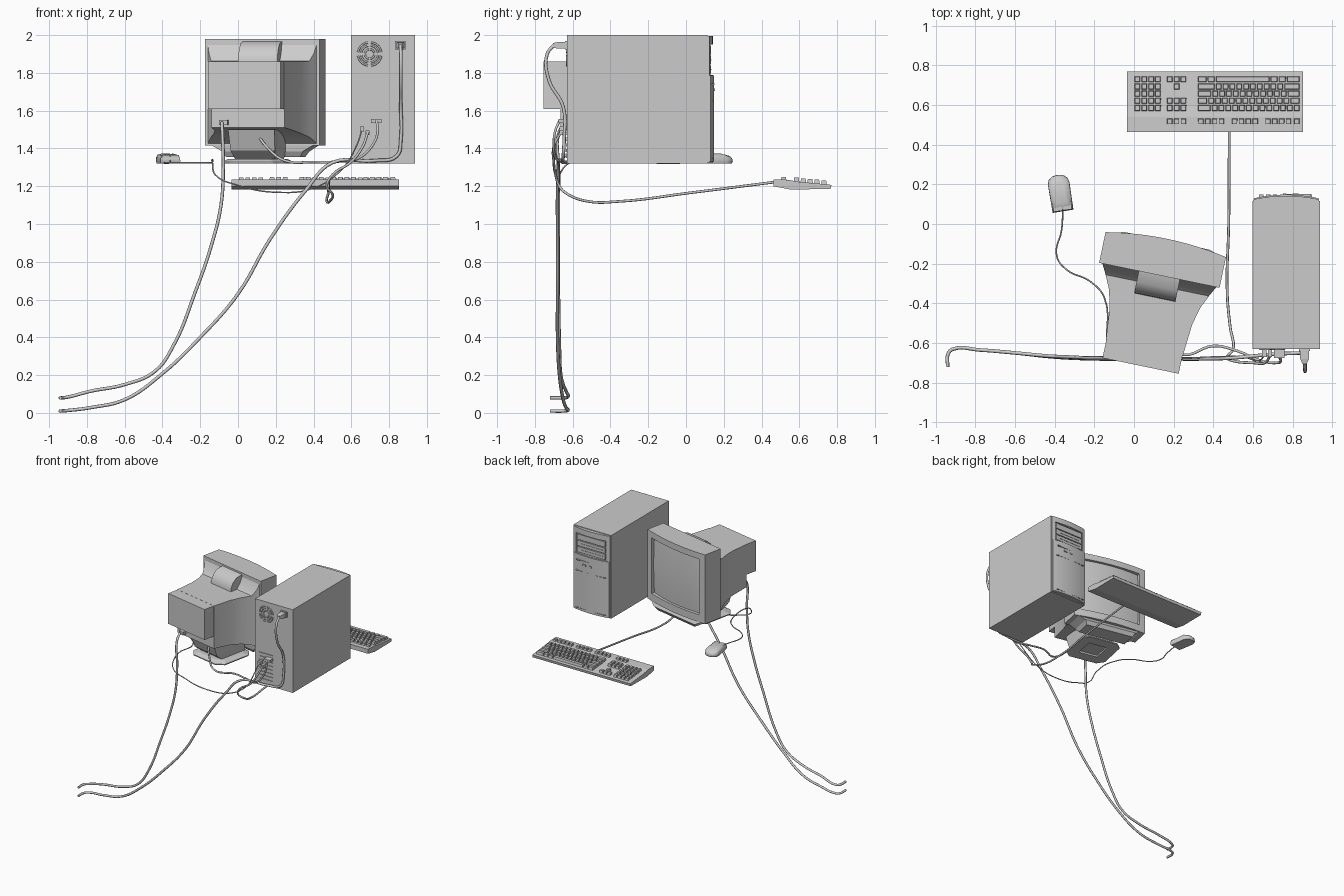
import bpy, bmesh
from math import sin, cos, pi, radians
from mathutils import Matrix, Vector

I = Matrix.Identity(4)
MON = Matrix.Translation((0.16, -0.104, 0)) @ Matrix.Rotation(radians(-11.7), 4, 'Z')
MOUSE = Matrix.Translation((-0.372, 0.155, 1.32)) @ Matrix.Rotation(radians(9), 4, 'Z')


def finish(name, bm, M=I, smooth=None):
    bmesh.ops.recalc_face_normals(bm, faces=bm.faces)
    me = bpy.data.meshes.new(name)
    bm.to_mesh(me)
    bm.free()
    me.transform(M)
    ob = bpy.data.objects.new(name, me)
    bpy.context.collection.objects.link(ob)
    if smooth:
        select(ob)
        bpy.ops.object.shade_smooth_by_angle(angle=radians(smooth))
    return ob


def select(ob):
    bpy.ops.object.select_all(action='DESELECT')
    ob.select_set(True)
    bpy.context.view_layer.objects.active = ob


def add_rings(bm, rings):
    vs = [[bm.verts.new(p) for p in r] for r in rings]
    n = len(vs[0])
    for a, b in zip(vs, vs[1:]):
        for i in range(n):
            bm.faces.new((a[i], a[(i + 1) % n], b[(i + 1) % n], b[i]))
    bm.faces.new(vs[0])
    bm.faces.new(vs[-1])


def loft(name, rings, M=I, smooth=None):
    bm = bmesh.new()
    add_rings(bm, rings)
    return finish(name, bm, M, smooth)


def rect(x0, x1, y0, y1, z):
    return [(x0, y0, z), (x1, y0, z), (x1, y1, z), (x0, y1, z)]


def boxes(name, items, M=I):
    bm = bmesh.new()
    for x0, x1, y0, y1, z0, z1 in items:
        add_rings(bm, [rect(x0, x1, y0, y1, z0), rect(x0, x1, y0, y1, z1)])
    return finish(name, bm, M)


def cut(ob, items, M=I):
    c = boxes("cutter", items, M)
    c.hide_render = True
    m = ob.modifiers.new("cut", 'BOOLEAN')
    m.operation, m.object, m.solver = 'DIFFERENCE', c, 'EXACT'
    select(ob)
    bpy.ops.object.modifier_apply(modifier="cut")
    bpy.data.objects.remove(c)


def bowed(x0, x1, y0, y1, bulge, z, n=12):
    # plan outline with a bowed +y side
    arc = [(x1 + (x0 - x1) * i / n, y1 + bulge * (1 - (2 * i / n - 1) ** 2), z) for i in range(n + 1)]
    return [(x0, y0, z), (x1, y0, z)] + arc


def tube(name, paths, r):
    cu = bpy.data.curves.new(name, 'CURVE')
    cu.dimensions, cu.bevel_depth, cu.bevel_resolution = '3D', r, 2
    cu.resolution_u, cu.use_fill_caps = 6, True
    for pts in paths:
        s = cu.splines.new('BEZIER')
        s.bezier_points.add(len(pts) - 1)
        for b, p in zip(s.bezier_points, pts):
            b.co = p
            b.handle_left_type = b.handle_right_type = 'AUTO'
    ob = bpy.data.objects.new(name, cu)
    bpy.context.collection.objects.link(ob)
    select(ob)
    bpy.ops.object.convert(target='MESH')


# Tower case and bowed front panel with drive bay
boxes("tower_case", [(0.597, 0.937, -0.63, 0.115, 1.32, 2.0)])
panel = loft("tower_front", [bowed(0.602, 0.932, 0.11, 0.124, 0.018, z) for z in (1.325, 1.995)], smooth=30)
cut(panel, [(0.63, 0.905, 0.122, 0.2, 1.79, 1.95)])
boxes("drive_faces", [(0.64, 0.895, 0.115, 0.132, z, z + 0.044) for z in (1.796, 1.847, 1.898)])
boxes("drive_slots", [(0.66, 0.86, 0.13, 0.135, z, z + 0.005) for z in (1.815, 1.866)])
loft("tower_lower_cover", [bowed(0.605, 0.929, 0.11, 0.13, 0.018, z) for z in (1.33, 1.785)], smooth=30)
boxes("floppy_and_buttons", [(0.77, 0.89, 0.12, 0.15, 1.735, 1.743), (0.8, 0.83, 0.12, 0.154, 1.705, 1.718),
                             (0.75, 0.77, 0.12, 0.154, 1.705, 1.718)])
boxes("front_vents", [(0.63 + i * 0.035, 0.652 + i * 0.035, 0.12, 0.148, z, z + 0.004)
                      for i in range(8) for z in (1.345, 1.65)])

# Tower rear: fan grille, power inlet, expansion slots
arcs = []
for r in (0.025, 0.045, 0.062):
    for q in range(4):
        a0 = q * pi / 2 + 0.15
        arcs.append([(0.697 + r * cos(a0 + t * 0.318), -0.631, 1.9 + r * sin(a0 + t * 0.318)) for t in range(5)])
tube("fan_grille", arcs, 0.005)
boxes("power_inlet", [(0.832, 0.888, -0.64, -0.625, 1.925, 1.97)])
loft("tower_power_plug", [[(x, y, z) for x, z in ((0.86 - w, 1.946 - h), (0.86 + w, 1.946 - h),
                                                   (0.86 + w, 1.946 + h), (0.86 - w, 1.946 + h))]
                          for y, w, h in ((-0.63, 0.022, 0.017), (-0.68, 0.022, 0.017), (-0.705, 0.011, 0.012))])
boxes("expansion_slots", [(0.635, 0.76, -0.635, -0.625, 1.35 + i * 0.03, 1.367 + i * 0.03) for i in range(8)])
boxes("port_plugs", [(0.645, 0.667, -0.67, -0.63, 1.49, 1.515), (0.675, 0.697, -0.67, -0.63, 1.47, 1.495),
                     (0.705, 0.76, -0.675, -0.63, 1.535, 1.555)])

# Monitor bezel with recessed convex screen
bezel = loft("monitor_bezel", [bowed(-0.31, 0.31, -0.158, 0, 0.03, z) for z in (1.415, 1.98)], MON, 30)
cut(bezel, [(-0.257, 0.257, -0.03, 0.1, 1.475, 1.93)], MON)
bm = bmesh.new()
N = 10
g = [[bm.verts.new((-0.26 + 0.52 * i / N, -0.02 + 0.03 * (1 - (2 * i / N - 1) ** 2)
                    + 0.008 * (1 - (2 * j / N - 1) ** 2), 1.472 + 0.461 * j / N))
      for j in range(N + 1)] for i in range(N + 1)]
for i in range(N):
    for j in range(N):
        bm.faces.new((g[i + 1][j], g[i][j], g[i][j + 1], g[i + 1][j + 1]))
finish("screen", bm, MON, 40)
loft("bezel_chin", [rect(-0.2, 0.2, -0.13, 0.0, 1.355), rect(-0.22, 0.22, -0.15, 0.02, 1.385),
                    rect(-0.28, 0.28, -0.155, 0.0, 1.42)], MON)

# Monitor rear shell, flaring towards the bezel
shell = [(-0.15, 0.298, 1.42, 1.968), (-0.175, 0.284, 1.44, 1.905), (-0.21, 0.266, 1.46, 1.862),
         (-0.28, 0.234, 1.48, 1.86), (-0.37, 0.212, 1.495, 1.86), (-0.53, 0.198, 1.51, 1.86)]
loft("monitor_shell", [[(-w, y, a), (w, y, a), (w, y, b), (-w, y, b)] for y, w, a, b in shell], MON, 30)
boxes("monitor_rear_box", [(-0.196, 0.196, -0.624, -0.5, 1.61, 1.859)], MON)
prof = [(-0.15, 1.85), (-0.272, 1.85), (-0.27, 1.885), (-0.25, 1.925), (-0.215, 1.955), (-0.15, 1.968)]
loft("top_handle_hump", [[(x, y, z) for y, z in prof] for x in (-0.106, 0.106)], MON, 35)

# Monitor stand
loft("stand_neck", [rect(-0.1, 0.11, -0.36, -0.14, 1.335), rect(-0.115, 0.125, -0.43, -0.12, 1.39),
                    rect(-0.12, 0.13, -0.47, -0.12, 1.5)], MON)


def octagon(s, z):
    c = 0.05
    pts = [(-s, -s + c), (-s + c, -s), (s - c, -s), (s, -s + c), (s, s - c), (s - c, s), (-s + c, s), (-s, s - c)]
    return [(x, y - 0.27, z) for x, y in pts]


base = loft("stand_base", [octagon(0.17, 1.32), octagon(0.17, 1.328), octagon(0.14, 1.345)], MON)
cut(base, [(-0.08, 0.08, -0.35, -0.19, 1.3, 1.334)], MON)
boxes("monitor_power_plug", [(-0.15, -0.105, -0.56, -0.52, 1.525, 1.55)], MON)

# Keyboard body
side = [(0.463, 1.2), (0.55, 1.183), (0.765, 1.185), (0.77, 1.207), (0.7, 1.214), (0.6, 1.223),
        (0.54, 1.234), (0.463, 1.236)]
loft("keyboard_body", [[(x, y, z) for y, z in side] for x in (-0.035, 0.852)])

# Keys: (row y, start x, widths in key units)
U = 0.0345
rows = [0.73, 0.693, 0.657, 0.621, 0.585, 0.517]
keys = []
for k, y in enumerate(rows[:5]):
    keys += [(y, 0.0, [1] * 4)]
for y in (rows[0], rows[3], rows[4], rows[5]):
    keys.append((y, 0.163, [1] * 3))
keys += [(rows[1], 0.163 + U, [1]),
         (rows[0], 0.32, [1.4, 1.2, 8.0, 1.2, 1.2, 2]), (rows[1], 0.32, [2.6] + [1] * 10 + [2.4]),
         (rows[2], 0.32, [2.1] + [1] * 11 + [1.9]), (rows[3], 0.32, [1.5] + [1] * 12 + [1.5]),
         (rows[4], 0.32, [2] + [1] * 13)]
keys += [(rows[5], x, [1] * n) for x, n in ((0.32, 4), (0.49, 4), (0.658, 4), (0.803, 1))]
bm = bmesh.new()
for y, x, ws in keys:
    top = 1.25 - max(0, y - 0.55) * 0.11
    for w in ws:
        a, b = x + 0.002, x + w * U - 0.002
        add_rings(bm, [rect(a, b, y - 0.016, y + 0.016, top - 0.03),
                       rect(a + 0.004, b - 0.004, y - 0.012, y + 0.012, top)])
        x += w * U
finish("keys", bm)

# Mouse
outline = [(-0.053, -0.092), (0.053, -0.092), (0.055, 0.05), (0.048, 0.073), (0.028, 0.089), (0, 0.094),
           (-0.028, 0.089), (-0.048, 0.073), (-0.055, 0.05)]


def mouse_ring(s, z, drop):
    return [(x * s, y * s, z - drop * (1 if y > 0.06 else 0.4 if y < 0 else 0)) for x, y in outline]


loft("mouse", [mouse_ring(0.94, 0, 0), mouse_ring(1, 0.012, 0), mouse_ring(0.98, 0.034, 0.01),
               mouse_ring(0.85, 0.047, 0.008), mouse_ring(0.5, 0.053, 0.004)], MOUSE, 45)
boxes("mouse_buttons", [(-0.046, -0.002, -0.088, -0.045, 0.03, 0.046), (0.002, 0.046, -0.088, -0.045, 0.03, 0.046)], MOUSE)

# Cables
tube("mouse_cable", [[(-0.358, 0.07, 1.335), (-0.365, -0.03, 1.323), (-0.39, -0.16, 1.323), (-0.34, -0.23, 1.323),
                      (-0.22, -0.29, 1.323), (-0.15, -0.37, 1.323), (-0.135, -0.62, 1.322), (-0.12, -0.67, 1.26),
                      (0, -0.68, 1.205), (0.2, -0.68, 1.168), (0.4, -0.67, 1.19), (0.55, -0.67, 1.29),
                      (0.63, -0.69, 1.42), (0.656, -0.665, 1.5)]], 0.004)
tube("keyboard_cable", [[(0.48, 0.47, 1.222), (0.478, 0.02, 1.165), (0.47, -0.35, 1.12), (0.485, -0.52, 1.12),
                         (0.5, -0.63, 1.16), (0.47, -0.67, 1.2), (0.5, -0.69, 1.26), (0.6, -0.7, 1.33),
                         (0.66, -0.7, 1.41), (0.686, -0.665, 1.482)]], 0.007)
tube("monitor_signal_cable", [[(0.08, -0.5, 1.51), (0.16, -0.6, 1.4), (0.25, -0.66, 1.335), (0.4, -0.615, 1.328),
                               (0.52, -0.64, 1.33), (0.64, -0.69, 1.35), (0.72, -0.7, 1.43), (0.74, -0.69, 1.5),
                               (0.733, -0.67, 1.545)]], 0.007)
tube("tower_power_cable", [[(0.86, -0.7, 1.946), (0.862, -0.735, 1.9), (0.862, -0.725, 1.76), (0.862, -0.65, 1.62),
                            (0.862, -0.645, 1.45), (0.84, -0.65, 1.36), (0.72, -0.655, 1.335), (0.5, -0.675, 1.325),
                            (0.36, -0.68, 1.18), (0.17, -0.68, 0.92), (0, -0.68, 0.63), (-0.2, -0.68, 0.4),
                            (-0.41, -0.67, 0.2), (-0.6, -0.65, 0.07), (-0.78, -0.635, 0.028), (-0.91, -0.63, 0.012),
                            (-0.935, -0.65, 0.01), (-0.94, -0.72, 0.01)]], 0.009)
tube("monitor_power_cable", [[(-0.085, -0.63, 1.537), (-0.083, -0.67, 1.49), (-0.078, -0.675, 1.3),
                              (-0.09, -0.675, 1.1), (-0.14, -0.675, 0.89), (-0.23, -0.675, 0.63),
                              (-0.34, -0.67, 0.36), (-0.44, -0.665, 0.22), (-0.6, -0.65, 0.15),
                              (-0.78, -0.635, 0.115), (-0.91, -0.63, 0.082), (-0.935, -0.65, 0.08),
                              (-0.94, -0.72, 0.08)]], 0.009)
